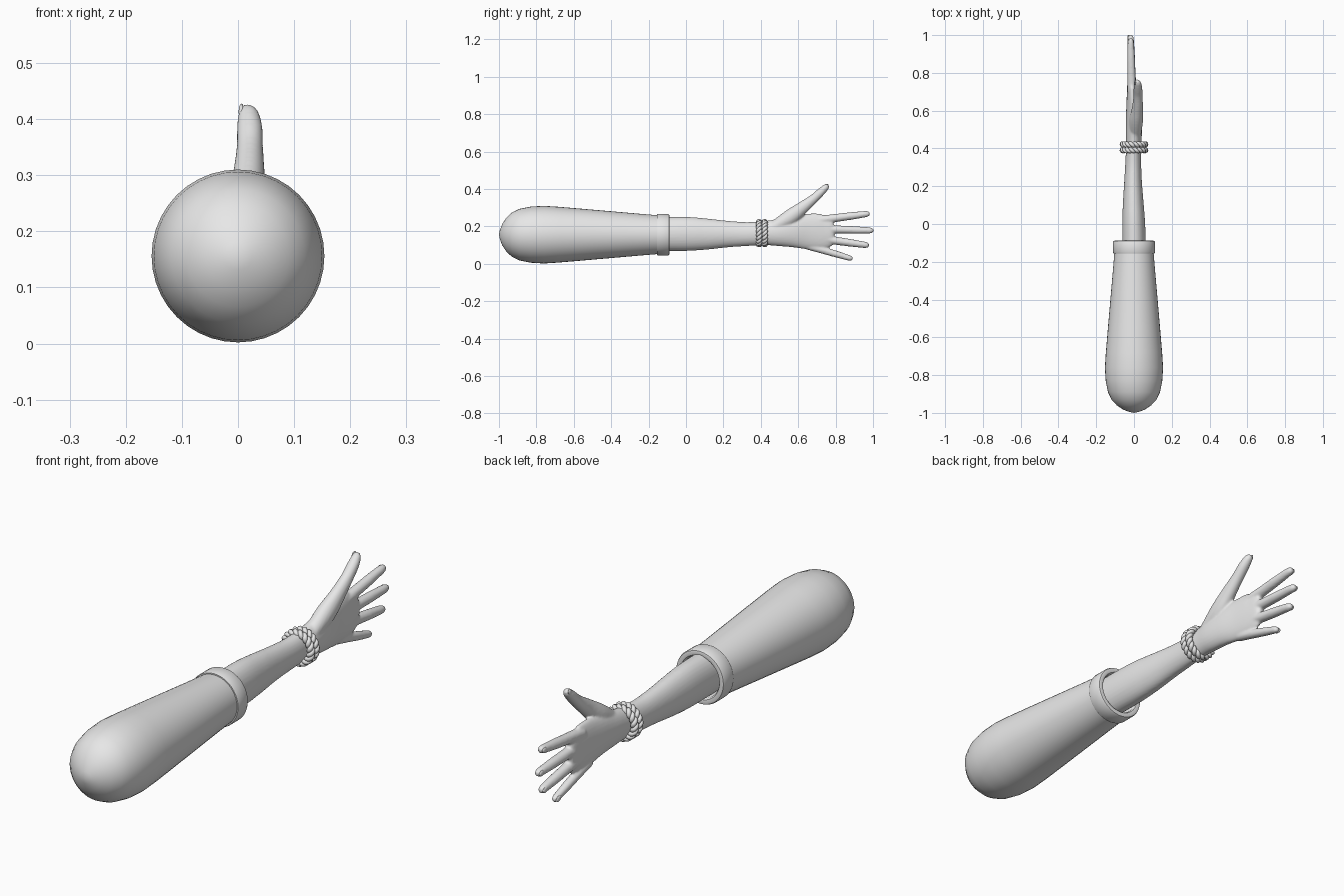
import bpy, bmesh, math
from mathutils import Vector, Matrix

old = bpy.data.objects.get("Cube")
if old:
    bpy.data.objects.remove(old, do_unlink=True)

AXIS_Z = 0.156

grey = bpy.data.materials.new("plain grey")
grey.use_nodes = True
grey.diffuse_color = (0.8, 0.8, 0.8, 1)
grey.node_tree.nodes["Principled BSDF"].inputs["Base Color"].default_value = (0.8, 0.8, 0.8, 1)


def finish(bm, name, sharp=40):
    bmesh.ops.recalc_face_normals(bm, faces=bm.faces[:])
    me = bpy.data.meshes.new(name)
    bm.to_mesh(me)
    bm.free()
    me.materials.append(grey)
    me.shade_smooth()
    me.set_sharp_from_angle(angle=math.radians(sharp))
    ob = bpy.data.objects.new(name, me)
    bpy.context.collection.objects.link(ob)
    return ob


def refine(points, steps):
    """Catmull-Rom interpolation through the given points."""
    p = [Vector(q) for q in points]
    p = [2 * p[0] - p[1]] + p + [2 * p[-1] - p[-2]]
    out = []
    for a, b, c, d in zip(p, p[1:], p[2:], p[3:]):
        for i in range(steps):
            t = i / steps
            out.append(0.5 * (2 * b + (c - a) * t + (2 * a - 5 * b + 4 * c - d) * t * t
                              + (3 * b - a - 3 * c + d) * t ** 3))
    return out + [p[-2]]


def lathe(name, profile, closed=False, segments=40):
    """Turn (y, radius) points round the long axis."""
    bm = bmesh.new()
    vs = [bm.verts.new((0, y, AXIS_Z + r)) for y, r in profile]
    edges = [bm.edges.new(e) for e in zip(vs, vs[1:])]
    if closed:
        edges.append(bm.edges.new((vs[-1], vs[0])))
    bmesh.ops.spin(bm, geom=vs + edges, cent=(0, 0, AXIS_Z), axis=(0, 1, 0),
                   angle=math.tau, steps=segments)
    bmesh.ops.remove_doubles(bm, verts=bm.verts[:], dist=0.0005)
    return finish(bm, name)


def tube(bm, path, sides=20, steps=5):
    """Loft ellipses along (x, y, z, half_x, half_across) stations."""
    st = []
    for centre, size in zip(refine([s[:3] for s in path], steps),
                            refine([(s[3], s[4], 0) for s in path], steps)):
        st.append((centre, size))
    rings = []
    for i, (c, s) in enumerate(st):
        d = st[min(i + 1, len(st) - 1)][0] - st[max(i - 1, 0)][0]
        across = Vector((0, -d.z, d.y)).normalized()
        rings.append([bm.verts.new(c + Vector((s.x * math.cos(a), 0, 0)) + across * s.y * math.sin(a))
                      for a in (math.tau * k / sides for k in range(sides))])
    for r, q in zip(rings, rings[1:]):
        for k in range(sides):
            j = (k + 1) % sides
            bm.faces.new((r[k], r[j], q[j], q[k]))
    bm.faces.new(rings[0])
    bm.faces.new(rings[-1])


# Puffed sleeve, with its end turned inwards
sleeve = [(-1, 0), (-0.995, 0.025), (-0.982, 0.058), (-0.96, 0.091), (-0.93, 0.119),
          (-0.89, 0.138), (-0.83, 0.150), (-0.76, 0.154), (-0.68, 0.149), (-0.55, 0.138),
          (-0.4, 0.125), (-0.25, 0.112), (-0.19, 0.107), (-0.13, 0.102), (-0.13, 0.085),
          (-0.22, 0.08), (-0.24, 0)]
lathe("sleeve", sleeve)

# Rounded cuff band
lathe("cuff", [(-0.155, 0.084), (-0.155, 0.109), (-0.15, 0.111), (-0.096, 0.111),
               (-0.09, 0.108), (-0.088, 0.1), (-0.09, 0.09), (-0.097, 0.085)], closed=True)

# Forearm, palm, thumb and fingers, fused into one smooth skin
bm = bmesh.new()
tube(bm, [(0, -0.23, 0.16, 0.062, 0.09), (0, -0.09, 0.16, 0.062, 0.091),
          (-0.002, 0.02, 0.16, 0.06, 0.09), (-0.004, 0.12, 0.159, 0.054, 0.082),
          (-0.005, 0.22, 0.159, 0.047, 0.071), (-0.004, 0.32, 0.159, 0.042, 0.064),
          (-0.002, 0.42, 0.164, 0.04, 0.064), (0, 0.5, 0.168, 0.043, 0.074),
          (-0.002, 0.58, 0.173, 0.04, 0.086), (-0.007, 0.66, 0.173, 0.032, 0.096),
          (-0.01, 0.73, 0.174, 0.026, 0.094), (-0.012, 0.775, 0.185, 0.021, 0.076),
          (-0.012, 0.79, 0.187, 0.013, 0.055)], sides=32)

tube(bm, [(0.005, 0.45, 0.185, 0.03, 0.028), (0.012, 0.55, 0.244, 0.036, 0.042),
          (0.019, 0.62, 0.298, 0.029, 0.034), (0.021, 0.68, 0.346, 0.024, 0.025),
          (0.021, 0.72, 0.383, 0.023, 0.022), (0.019, 0.748, 0.41, 0.018, 0.017),
          (0.017, 0.759, 0.422, 0.009, 0.009)])

fingers = {"index": ((0.70, 0.232), (0.983, 0.269)), "middle": ((0.70, 0.187), (1.003, 0.178)),
           "ring": ((0.70, 0.138), (0.979, 0.098)), "little": ((0.65, 0.097), (0.892, 0.026))}
outline = [(0, 0.024), (0.3, 0.022), (0.5, 0.021), (0.62, 0.0205), (0.8, 0.0185),
           (0.93, 0.0165), (0.98, 0.012), (1, 0.006)]
for name, ((y0, z0), (y1, z1)) in fingers.items():
    k = 0.88 if name == "little" else 1
    tube(bm, [(-0.011 - 0.007 * t, y0 + (y1 - y0) * t, z0 + (z1 - z0) * t, r * k, r * k)
              for t, r in outline], steps=4)
hand = finish(bm, "arm_and_hand", 180)
skin = hand.modifiers.new("fuse", "REMESH")
skin.mode = "VOXEL"
skin.voxel_size = 0.005
skin.use_smooth_shade = True
soft = hand.modifiers.new("soften", "SMOOTH")
soft.factor = 0.5
soft.iterations = 6


# Nails on the back of the finger tips
def nail(name, centre, dy, dz, side=-1):
    bm = bmesh.new()
    bmesh.ops.create_uvsphere(bm, u_segments=12, v_segments=8, radius=1)
    turn = Matrix.Rotation(math.atan2(dz, dy), 4, "X")
    bm.transform(Matrix.Translation(centre) @ turn @ Matrix.Diagonal((0.005, 0.017, 0.011, 1)))
    finish(bm, name + "_nail", 180)


for name, ((y0, z0), (y1, z1)) in fingers.items():
    d = Vector((0, y1 - y0, z1 - z0)).normalized()
    nail(name, Vector((-0.03, y1, z1)) - d * 0.018, d.y, d.z)
nail("thumb", Vector((0.006, 0.748, 0.413)), 0.6, 0.7)

# Two twisted bracelets, each from two wound strands
for n, y in enumerate((0.391, 0.421)):
    for strand in range(2):
        cu = bpy.data.curves.new("bracelet", "CURVE")
        cu.dimensions = "3D"
        cu.bevel_depth = 0.0095
        cu.bevel_resolution = 2
        sp = cu.splines.new("POLY")
        count = 144
        sp.points.add(count - 1)
        for i, pt in enumerate(sp.points):
            a = math.tau * i / count
            w = 9 * a + math.pi * strand
            r = 0.06 + 0.0065 * math.cos(w)
            pt.co = (r * math.cos(a), y + 0.0075 * math.sin(w), 0.164 + r * math.sin(a), 1)
        sp.use_cyclic_u = True
        sp.use_smooth = True
        cu.materials.append(grey)
        ob = bpy.data.objects.new(f"bracelet_{n + 1}_strand_{strand + 1}", cu)
        bpy.context.collection.objects.link(ob)
